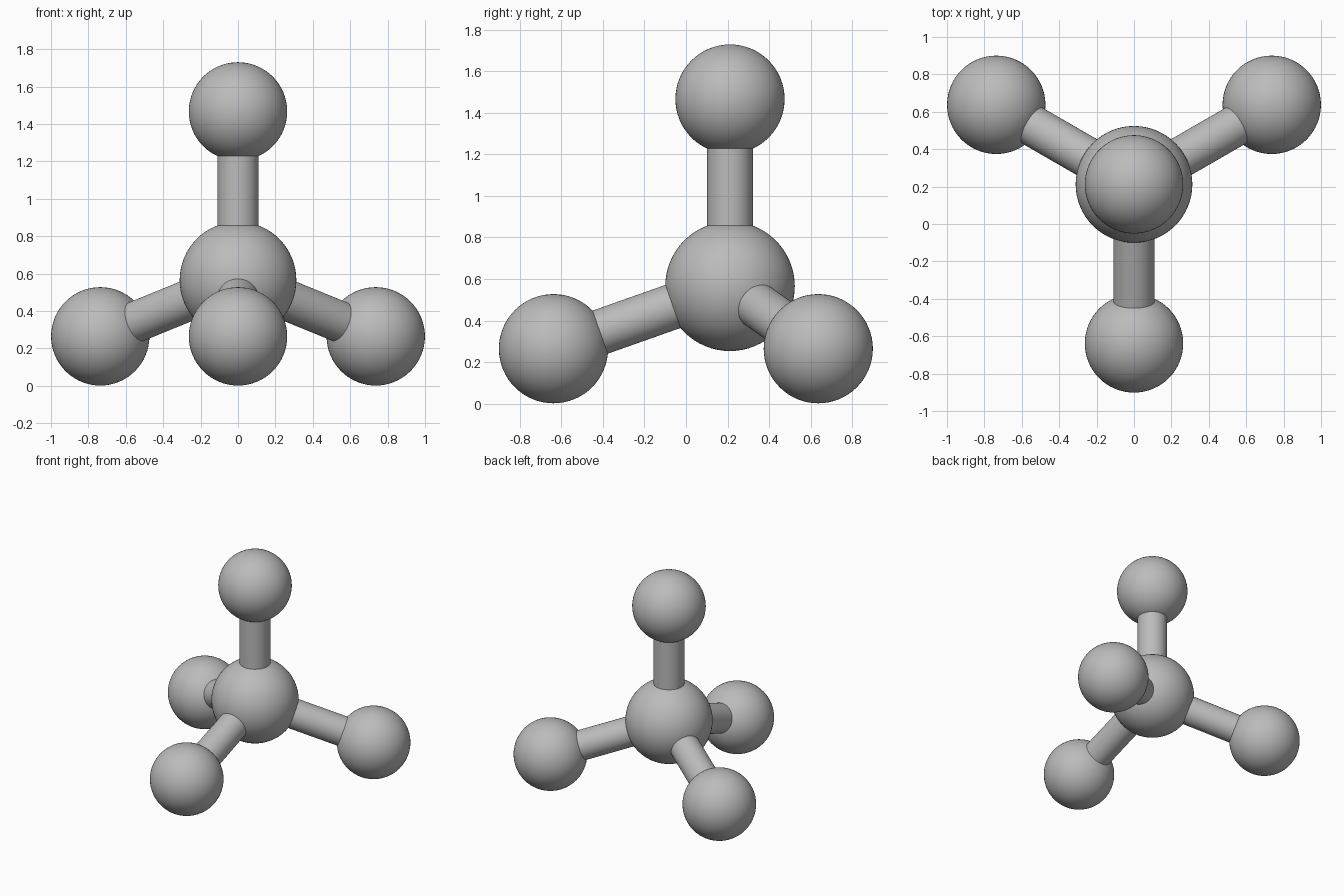
import bpy
import math
from mathutils import Vector

cube = bpy.data.objects.get("Cube")
if cube:
    bpy.data.objects.remove(cube, do_unlink=True)

CORE = Vector((0, 0.212, 0.565))
CORE_RADIUS, BALL_RADIUS, ROD_RADIUS = 0.312, 0.263, 0.11
ROD_LENGTH = 0.902

# One neutral grey for every part
grey = bpy.data.materials.new("neutral grey")
grey.use_nodes = True
colour = (0.5, 0.5, 0.5, 1)
grey.diffuse_color = colour
grey.node_tree.nodes["Principled BSDF"].inputs["Base Color"].default_value = colour


def finish(name):
    obj = bpy.context.object
    obj.name = name
    obj.data.materials.append(grey)
    bpy.ops.object.shade_smooth_by_angle(angle=math.radians(40))
    return obj


def ball(name, centre, radius):
    bpy.ops.mesh.primitive_uv_sphere_add(segments=64, ring_count=32, radius=radius, location=centre)
    return finish(name)


def rod(name, start, end):
    axis = end - start
    bpy.ops.mesh.primitive_cylinder_add(vertices=48, radius=ROD_RADIUS, depth=axis.length,
                                        location=(start + end) / 2)
    bpy.context.object.rotation_euler = axis.to_track_quat("Z", "Y").to_euler()
    return finish(name)


# Central ball
ball("centre_ball", CORE, CORE_RADIUS)

# Four arms pointing to the corners of a tetrahedron
arms = {"top": Vector((0, 0, 1))}
spread = math.sqrt(8) / 3
for name, angle in (("front", -90), ("back_left", 30), ("back_right", 150)):
    a = math.radians(angle)
    arms[name] = Vector((spread * math.cos(a), spread * math.sin(a), -1 / 3))

for name, direction in arms.items():
    tip = CORE + direction * ROD_LENGTH
    rod(name + "_rod", CORE, tip)
    ball(name + "_ball", tip, BALL_RADIUS)
